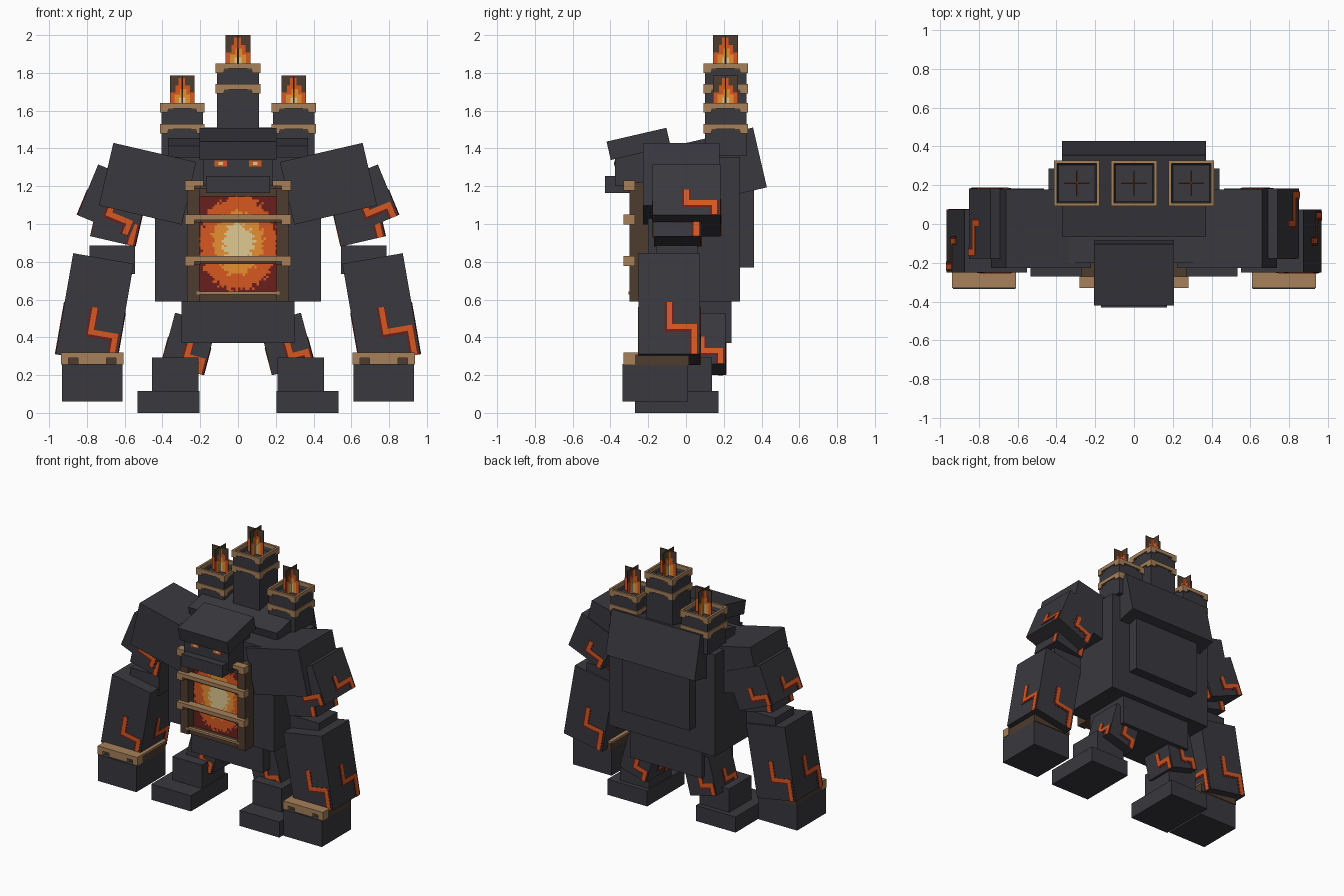
import bpy, bmesh, math, random
from mathutils import Matrix, Vector

if "Cube" in bpy.data.objects:
    bpy.data.objects.remove(bpy.data.objects["Cube"])

random.seed(4)


def lin(c):
    c /= 255
    return c / 12.92 if c <= 0.04045 else ((c + 0.055) / 1.055) ** 2.4


def material(name, rgb):
    m = bpy.data.materials.new(name)
    m.diffuse_color = (*[lin(c) for c in rgb], 1)
    m.use_nodes = True
    m.node_tree.nodes["Principled BSDF"].inputs["Base Color"].default_value = m.diffuse_color
    return m


STONE = material("charcoal_stone", (57, 56, 62))
TAN = material("tan_trim", (166, 128, 90))
BROWN = material("dark_brown", (78, 60, 47))
RED = material("dark_red", (104, 32, 29))
ORANGE = material("lava_orange", (214, 88, 33))
YELLOW = material("fire_yellow", (235, 146, 50))
CREAM = material("fire_cream", (224, 202, 146))


def make(name, bm, mats, matrix=Matrix()):
    me = bpy.data.meshes.new(name)
    bm.to_mesh(me)
    bm.free()
    for m in mats:
        me.materials.append(m)
    ob = bpy.data.objects.new(name, me)
    ob.matrix_world = matrix
    bpy.context.collection.objects.link(ob)
    return ob


def cube(bm, center, size, index=0):
    mat = Matrix.Translation(center) @ Matrix.Diagonal((*size, 1))
    verts = bmesh.ops.create_cube(bm, size=1, matrix=mat)["verts"]
    for f in {f for v in verts for f in v.link_faces}:
        f.material_index = index


def box(name, center, size, rx=0, ry=0, mat=STONE):
    bm = bmesh.new()
    cube(bm, (0, 0, 0), size)
    m = Matrix.Translation(center) @ Matrix.Rotation(math.radians(ry), 4, "Y") \
        @ Matrix.Rotation(math.radians(rx), 4, "X")
    return make(name, bm, [mat], m)


def span(name, x, y, z, mat=STONE):
    """Upright box from its lower and upper bounds."""
    c = [(a + b) / 2 for a, b in (x, y, z)]
    return box(name, c, [b - a for a, b in (x, y, z)], mat=mat)


def side_plates(name, matrix, size, rects_for, mats):
    """Thin plates on the four side faces; rects are (u0, u1, v0, v1, thickness, mat)
    with u from the left edge and v from the bottom edge as seen from outside."""
    bm = bmesh.new()
    for k in range(4):
        w, d = (size[0], size[1]) if k % 2 == 0 else (size[1], size[0])
        turn = Matrix.Rotation(k * math.pi / 2, 4, "Z")
        for u0, u1, v0, v1, t, i in rects_for(w):
            n = len(bm.verts)
            cube(bm, ((u0 + u1 - w) / 2, -d / 2, (v0 + v1 - size[2]) / 2),
                 (u1 - u0, 2 * t, v1 - v0), i)
            bm.verts.ensure_lookup_table()
            bmesh.ops.transform(bm, matrix=turn, verts=bm.verts[n:])
    return make(name, bm, mats, matrix)


def cracks(name, ob, size, h):
    """Zigzag lava crack in the lower part of every side face."""
    def rects(w):
        a, b, s, mid = w * 0.46, w * 0.95, 0.028, h * 0.58
        path = [(a, a + s, mid, h), (a, b, mid - s, mid), (b - s, b, 0.0, mid)]
        out = [(max(p[0] - .012, .001), min(p[1] + .006, w - .001),
                max(p[2] - .014, 0), p[3], .002, 0) for p in path]
        return out + [(*p, .004, 1) for p in path]
    side_plates(name, ob.matrix_world.copy(), size, rects, [RED, ORANGE])


def band(name, cx, cy, w, z0, z1):
    """Tan band with dropped corner tabs around a square shaft."""
    def rects(wd):
        h = z1 - z0
        return [(-.007, wd + .007, h * .45, h, .008, 0), (-.007, .035, 0, h * .45, .008, 0),
                (wd - .035, wd + .007, 0, h * .45, .008, 0), (.035, .06, h * .25, h * .45, .005, 1),
                (wd - .06, wd - .035, h * .25, h * .45, .005, 1)]
    side_plates(name, Matrix.Translation((cx, cy, (z0 + z1) / 2)), (w, w, z1 - z0),
                rects, [TAN, BROWN])


# torso
span("torso", (-.44, .44), (-.20, .285), (.59, 1.355))
span("back_plate", (-.28, .28), (.27, .36), (.77, 1.32))
box("upper_back", (0, .182, 1.304), (.74, .43, .325), rx=13)
span("pelvis", (-.30, .30), (-.13, .24), (.37, .60))

# head
box("brow", (0, -.251, 1.424), (.41, .325, .10), rx=13)
span("face", (-.185, .185), (-.375, -.12), (1.20, 1.40))
span("jaw", (-.17, .17), (-.43, -.18), (1.165, 1.255))
for s, side in ((1, "right"), (-1, "left")):
    x = s * .092
    span("eye_" + side, (x - .033, x + .033), (-.379, -.374), (1.305, 1.335), ORANGE)
    span("pupil_" + side, (x - .012, x + .012), (-.382, -.374), (1.312, 1.328), CREAM)

# furnace frame with crossing bars
for s, side in ((1, "right"), (-1, "left")):
    a, b = sorted((s * .205, s * .27))
    span("furnace_post_" + side, (a, b), (-.30, -.19), (.59, 1.22), BROWN)
span("furnace_lintel", (-.205, .205), (-.285, -.19), (1.145, 1.21), BROWN)
span("furnace_sill", (-.205, .205), (-.285, -.19), (.59, .63), BROWN)
span("sill_trim", (-.22, .22), (-.305, -.28), (.628, .643), TAN)
for n, top in enumerate((.83, 1.05, 1.23)):
    bm = bmesh.new()
    cube(bm, (0, -.30, top - .014), (.56, .06, .028))
    for s in (1, -1):
        cube(bm, (s * .255, -.30, top - .037), (.05, .06, .03))
        cube(bm, (s * .215, -.30, top - .034), (.035, .04, .02), 1)
    cube(bm, (0, -.295, top - .035), (.40, .03, .016), 1)
    make("furnace_bar_%d" % n, bm, [TAN, BROWN])

# furnace fire: small tiles coloured by distance from the middle
bm = bmesh.new()
bmesh.ops.create_grid(bm, x_segments=34, y_segments=42, size=.5,
                      matrix=Matrix.Translation((0, -.235, .89))
                      @ Matrix.Rotation(math.pi / 2, 4, "X") @ Matrix.Diagonal((.42, .53, 1, 1)))
for f in bm.faces:
    c = f.calc_center_median()
    d = math.hypot(c.x / .205, (c.z - .9) / .25) + random.uniform(-.07, .07)
    f.material_index = 3 if d < .40 else 2 if d < .66 else 1 if d < 1 else 0
make("furnace_fire", bm, [RED, ORANGE, YELLOW, CREAM])


# chimneys with hollow tops, bands and crossed flames
def chimney(name, cx, base, top, flame_top):
    cy, w = .21, .22
    bm = bmesh.new()
    cube(bm, (cx, cy, (base + top) / 2), (w, w, top - base))
    lid = max(bm.faces, key=lambda f: f.calc_center_median().z)
    bmesh.ops.inset_region(bm, faces=[lid], thickness=.022)
    bmesh.ops.translate(bm, verts=lid.verts, vec=(0, 0, -.05))
    make(name + "_shaft", bm, [STONE])
    band(name + "_upper_band", cx, cy, w, top - .05, top)
    band(name + "_lower_band", cx, cy, w, top - .16, top - .11)
    z0, h = top - .04, flame_top - top + .04
    layers = [(-.066, .066, 0, 1, .002, 0), (-.066, .066, 0, .52, .003, 1),
              (-.035, .04, .5, .72, .003, 1), (-.02, .015, .7, .93, .003, 1),
              (-.042, .042, 0, .46, .004, 2), (-.012, .022, .45, .62, .004, 2),
              (-.018, .018, 0, .38, .005, 3)]
    for k, axis in enumerate("xy"):
        bm = bmesh.new()
        for a, b, v0, v1, t, i in layers:
            cube(bm, ((a + b) / 2, 0, h * (v0 + v1) / 2), (b - a, 2 * t, h * (v1 - v0)), i)
        make("%s_flame_%s" % (name, axis), bm, [BROWN, ORANGE, YELLOW, CREAM],
             Matrix.Translation((cx, cy, z0)) @ Matrix.Rotation(k * math.pi / 2, 4, "Z"))


chimney("middle_chimney", 0, 1.40, 1.85, 2.0)
chimney("right_chimney", .295, 1.36, 1.64, 1.785)
chimney("left_chimney", -.295, 1.36, 1.64, 1.785)

# arms and legs
for s, side in ((1, "_right"), (-1, "_left")):
    box("shoulder" + side, (s * .479, -.025, 1.213), (.45, .405, .34), ry=-13 * s)

    size = (.30, .36, .29)
    ob = box("shoulder_guard" + side, (s * .657, .003, 1.124), size, ry=-22.5 * s)
    cracks("shoulder_guard_lava" + side, ob, size, .145)

    size = (.24, .25, .30)
    ob = box("upper_arm" + side, (s * .629, -.045, 1.054), size, ry=-13 * s)
    cracks("upper_arm_lava" + side, ob, size, .20)

    box("elbow" + side, (s * .665, -.05, .81), (.24, .22, .15))

    size = (.325, .325, .543)
    ob = box("forearm" + side, (s * .759, -.088, .55), size, ry=-9.9 * s)
    cracks("forearm_lava" + side, ob, size, .28)

    # cuff and fist
    x = s * .772
    span("cuff" + side, (x - .16, x + .16), (-.30, .015), (.25, .315), BROWN)
    bm = bmesh.new()
    cube(bm, (x, -.30, .305), (.33, .06, .03))
    cube(bm, (x, -.14, .314), (.33, .32, .012))
    for e in (1, -1):
        cube(bm, (x + e * .145, -.30, .275), (.04, .06, .035))
    cube(bm, (x, -.30, .275), (.15, .045, .035))
    make("cuff_trim" + side, bm, [TAN])
    span("fist" + side, (x - .16, x + .16), (-.335, .01), (.06, .258))

    # thigh, shin and foot
    size = (.23, .26, .28)
    ob = box("thigh" + side, (s * .258, .08, .365), size, ry=-15 * s)
    cracks("thigh_lava" + side, ob, size, .15)
    a, b = sorted((s * .21, s * .455))
    span("shin" + side, (a, b), (-.13, .137), (.11, .293))
    a, b = sorted((s * .203, s * .533))
    span("foot" + side, (a, b), (-.27, .172), (0, .117))
